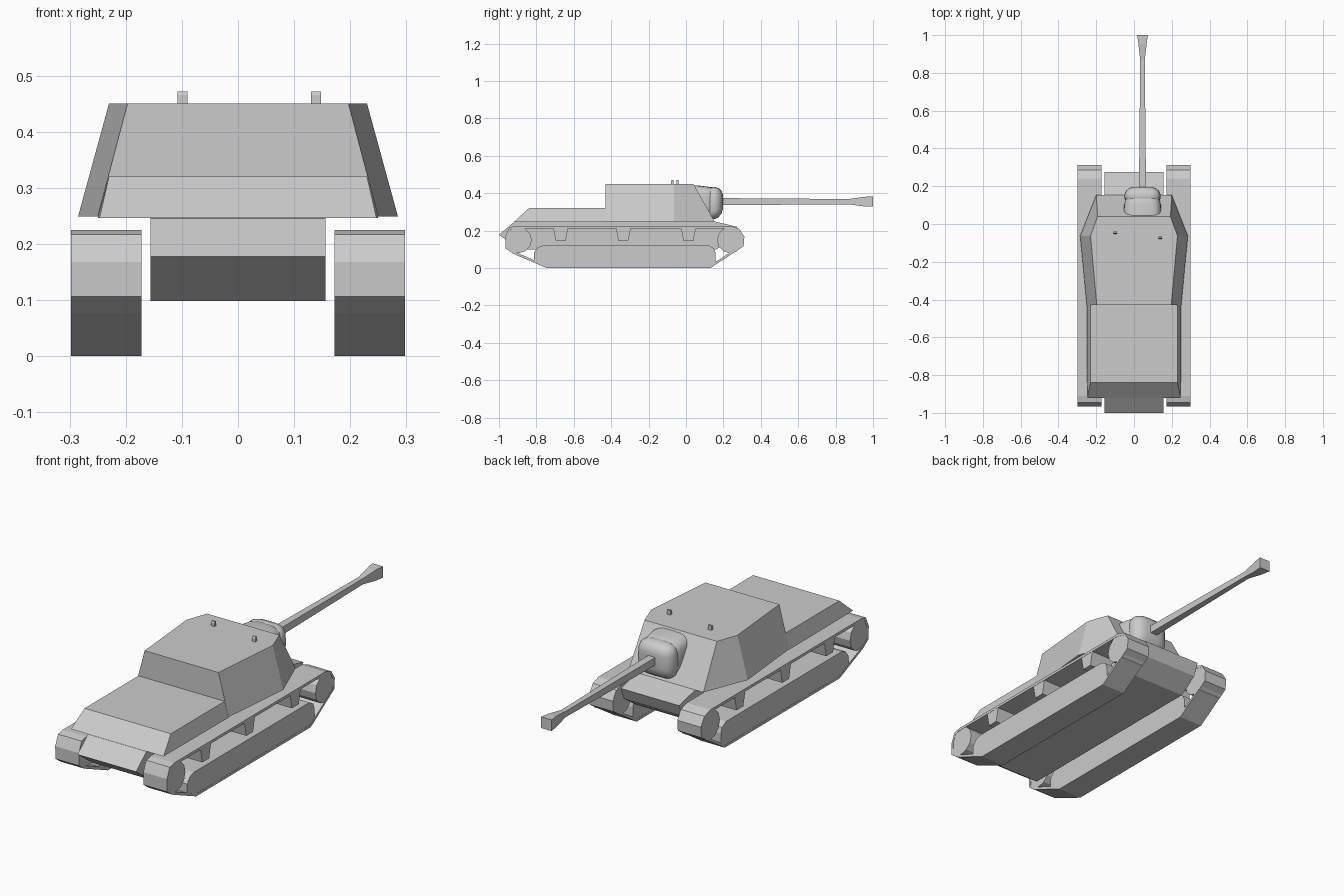
import bpy, bmesh, math

if "Cube" in bpy.data.objects:
    bpy.data.objects.remove(bpy.data.objects["Cube"])


def finish(name, bm, smooth=False):
    bmesh.ops.recalc_face_normals(bm, faces=bm.faces)
    me = bpy.data.meshes.new(name)
    bm.to_mesh(me)
    bm.free()
    ob = bpy.data.objects.new(name, me)
    bpy.context.collection.objects.link(ob)
    if smooth:
        bpy.ops.object.select_all(action='DESELECT')
        ob.select_set(True)
        bpy.context.view_layer.objects.active = ob
        bpy.ops.object.shade_smooth_by_angle(angle=math.radians(40))
    return ob


def loft(name, rings, smooth=False, closed=False):
    """Skin equal-length rings; cap the ends, or join last to first."""
    bm = bmesh.new()
    vs = [[bm.verts.new(p) for p in r] for r in rings]
    n = len(rings[0])
    pairs = list(zip(vs, vs[1:])) + ([(vs[-1], vs[0])] if closed else [])
    for a, b in pairs:
        for i in range(n):
            j = (i + 1) % n
            bm.faces.new((a[i], a[j], b[j], b[i]))
    if not closed:
        bm.faces.new(vs[0])
        bm.faces.new(vs[-1])
    return finish(name, bm, smooth)


def prism(name, profile, x0, x1):
    """Side profile of (y, z) points extruded across x."""
    return loft(name, [[(x, y, z) for y, z in profile] for x in (x0, x1)])


def plan(half, z):
    """Mirrored plan outline from (half width, y) points."""
    return [(x, y, z) for x, y in half] + [(-x, y, z) for x, y in reversed(half)]


# Central hull tub
prism("lower_hull", [(-1, .178), (-.92, .245), (-.84, .25), (.15, .25), (.275, .22),
                     (.25, .16), (.16, .098), (-.89, .098)], -.156, .156)

# Fighting compartment and engine deck
loft("casemate", [plan([(.25, -.43), (.285, -.063), (.2, .153)], .249),
                  plan([(.197, -.43), (.23, -.063), (.193, .04)], .45)])
loft("engine_deck", [plan([(.247, -.92), (.25, -.428)], .246),
                     plan([(.23, -.84), (.23, -.428)], .32)])

# Roof periscopes
for x, y in ((-.099, -.045), (.139, -.072)):
    prism("periscope", [(y - .007, .448), (y - .007, .465), (y - .003, .472),
                        (y + .006, .472), (y + .006, .448)], x - .009, x + .009)

# Running gear, both sides
outer = [(-.91, .225), (-.945, .217), (-.967, .168), (-.965, .106), (-.925, .077),
         (-.745, 0), (.13, 0), (.308, .116), (.312, .168), (.285, .21), (.24, .225)]
inner = [(-.91, .212), (-.938, .206), (-.955, .165), (-.953, .112), (-.918, .088),
         (-.742, .012), (.126, .012), (.297, .122), (.3, .165), (.278, .2), (.237, .212)]
for side, s in (("left", -1), ("right", 1)):
    a, b = s * .172, s * .298
    # Track belt: a thin open loop
    rings = [[(a, *o), (b, *o), (b, *i), (a, *i)] for o, i in zip(outer, inner)]
    loft(side + "_track", rings, closed=True)
    ia, ib = s * .173, s * .297
    # Drive and idler drums
    for part, y, z in (("rear_wheel", -.895, .15), ("front_wheel", .236, .149)):
        prism(f"{side}_{part}", [(y + .07 * math.cos(k * math.tau / 12),
                                  z + .07 * math.sin(k * math.tau / 12))
                                 for k in range(12)], ia, ib)
    # Road wheel block
    prism(side + "_road_wheel_block",
          [(-.745, .004), (-.812, .033), (-.812, .085), (-.79, .112), (-.76, .122),
           (.12, .122), (.15, .105), (.158, .08), (.158, .025), (.13, .004)], ia, ib)
    # Return run supports
    for y in (-.67, -.335, .013):
        prism(side + "_track_support", [(y - .04, .214), (y - .026, .145),
                                        (y + .026, .145), (y + .04, .214)], ia, ib)


# Gun mount: rounded-square sections along y
def section(y, hw, hh, cz, n=24, e=.55):
    def p(v):
        return math.copysign(abs(v) ** e, v)
    return [(.045 + hw * p(math.cos(k * math.tau / n)), y,
             cz + hh * p(math.sin(k * math.tau / n))) for k in range(n)]


loft("mantlet_housing", [section(*r) for r in (
    (.03, .098, .08, .362), (.06, .1, .082, .36), (.11, .096, .084, .352),
    (.14, .09, .082, .35), (.15, .078, .072, .35))], True)
loft("mantlet", [section(*r) for r in (
    (.12, .088, .08, .347), (.135, .095, .086, .347), (.155, .096, .086, .348),
    (.175, .088, .077, .35), (.19, .07, .06, .352), (.197, .045, .04, .354))], True)

# Square gun barrel with flared muzzle
loft("gun_barrel", [[(.045 + sx * w, y, .355 + sz * h)
                     for sx, sz in ((-1, -1), (1, -1), (1, 1), (-1, 1))]
                    for y, w, h in ((.17, .019, .019), (.87, .012, .014),
                                    (.955, .022, .026), (1, .028, .027))])
